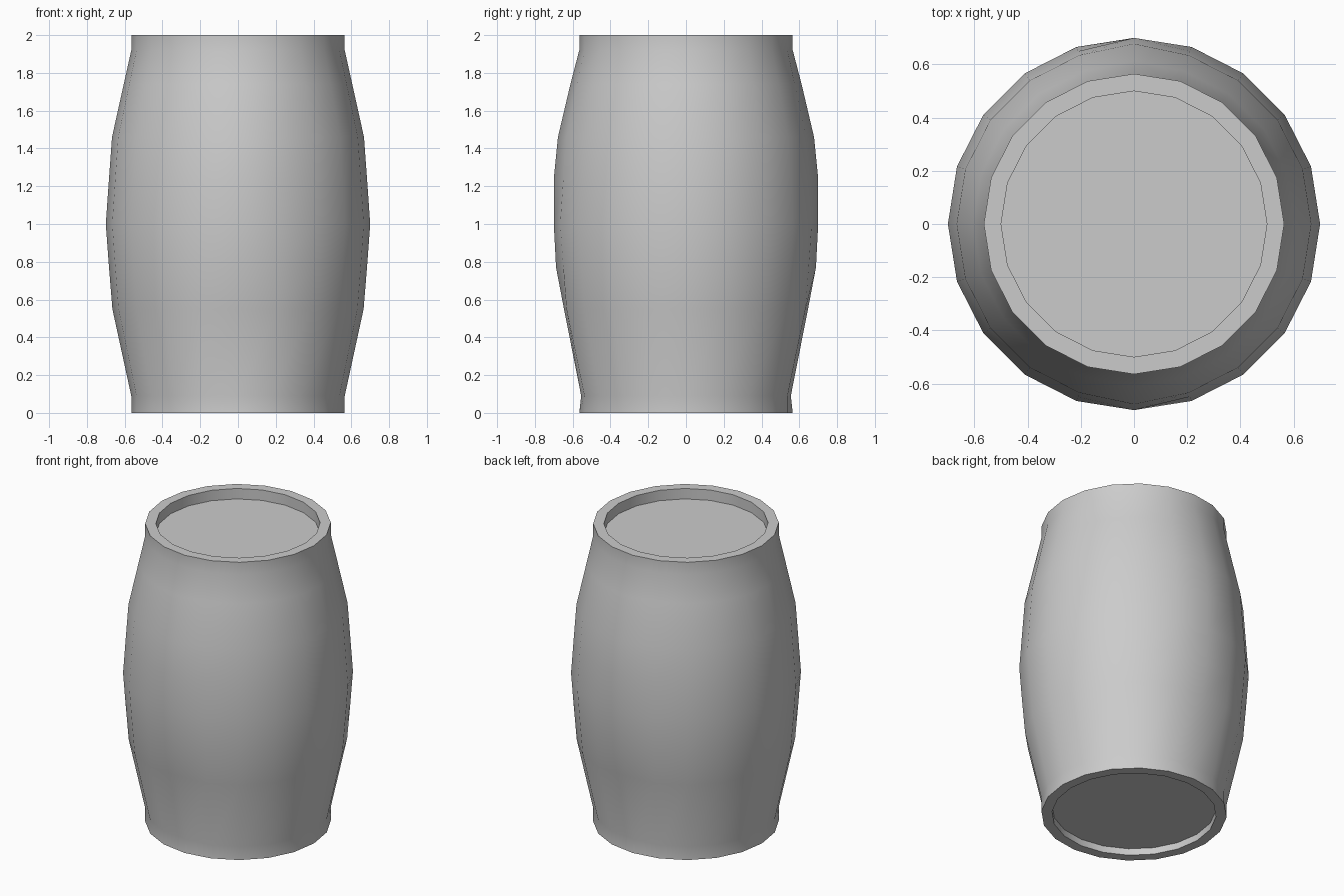
import bpy, bmesh
from math import sin, cos, pi, radians

if "Cube" in bpy.data.objects:
    bpy.data.objects.remove(bpy.data.objects["Cube"])

SIDES = 20
# Side profile: height, radius, radius of the two fuller seam columns (front/back)
PROFILE = [
    (0.00, 0.565, 0.565), (0.09, 0.565, 0.555), (0.55, 0.665, 0.646),
    (0.77, 0.683, 0.688), (1.00, 0.700, 0.700), (1.24, 0.683, 0.700),
    (1.46, 0.667, 0.678), (1.74, 0.605, 0.612), (1.92, 0.565, 0.565),
    (2.00, 0.565, 0.565),
]
# Recessed ends: rim inner edge then lid edge
LID_R = 0.50
rings = ([(0.045, LID_R, LID_R), (0.0, LID_R, LID_R)] + PROFILE
         + [(2.0, LID_R, LID_R), (1.93, LID_R, LID_R)])

bm = bmesh.new()


def make_ring(z, r, seam_r):
    verts = []
    for i in range(SIDES):
        a = 2 * pi * i / SIDES
        rad = seam_r if i % (SIDES // 2) == SIDES // 4 else r
        verts.append(bm.verts.new((rad * cos(a), rad * sin(a), z)))
    return verts


# Barrel wall, rims and recess walls
loops = [make_ring(*r) for r in rings]
for lower, upper in zip(loops, loops[1:]):
    for i in range(SIDES):
        j = (i + 1) % SIDES
        bm.faces.new((lower[i], lower[j], upper[j], upper[i]))

# Flat lids
bm.faces.new(list(reversed(loops[0])))
bm.faces.new(loops[-1])
bmesh.ops.recalc_face_normals(bm, faces=bm.faces)

mesh = bpy.data.meshes.new("barrel")
bm.to_mesh(mesh)
bm.free()
barrel = bpy.data.objects.new("barrel", mesh)
bpy.context.collection.objects.link(barrel)

# Smooth staves with sharp rims
bpy.context.view_layer.objects.active = barrel
barrel.select_set(True)
bpy.ops.object.shade_smooth_by_angle(angle=radians(30))
